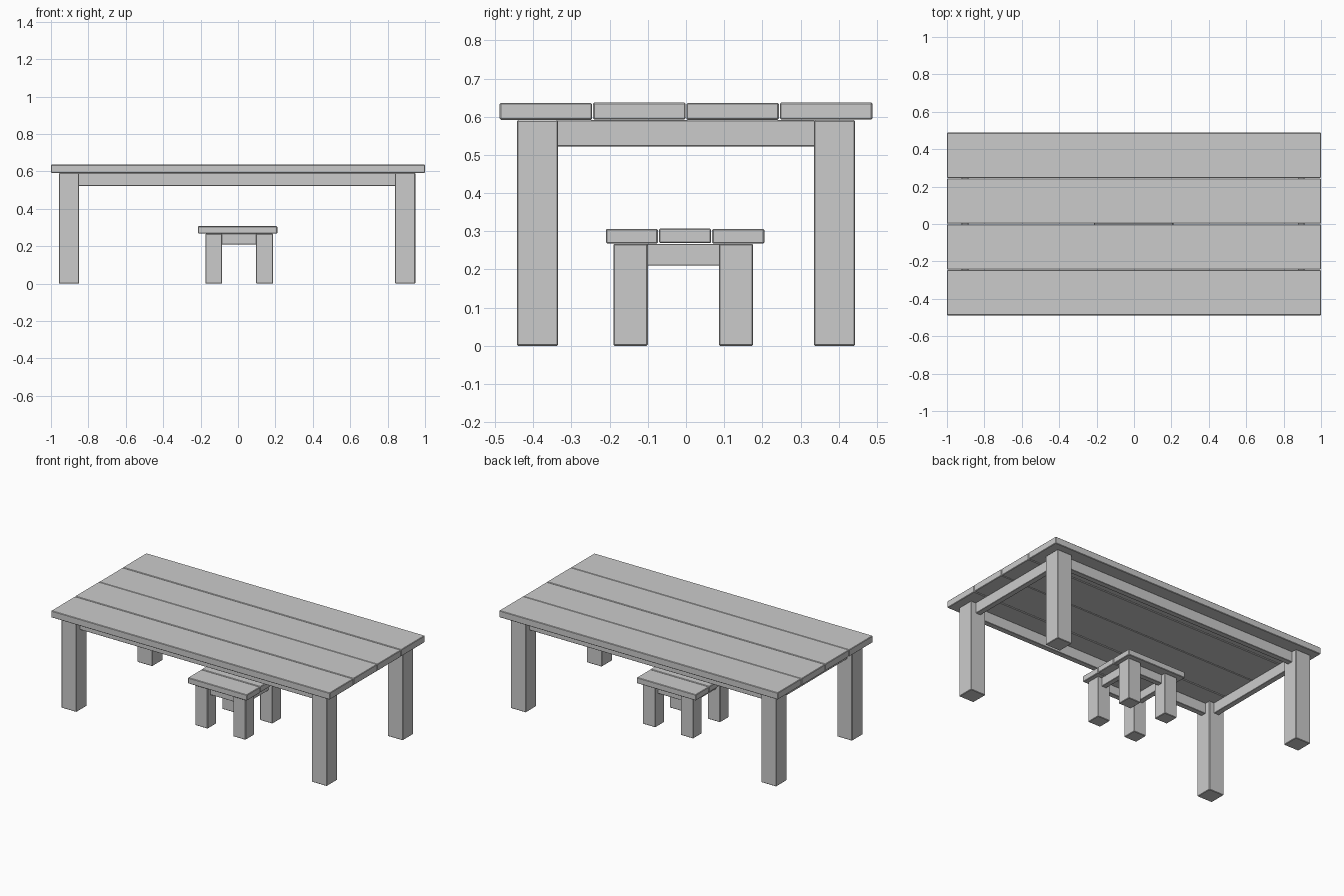
import bpy

if "Cube" in bpy.data.objects:
    bpy.data.objects.remove(bpy.data.objects["Cube"])


def block(name, x0, x1, y0, y1, z0, z1, bevel=0.003):
    """Box between two corners with slightly eased edges."""
    bpy.ops.mesh.primitive_cube_add(size=1, location=((x0 + x1) / 2, (y0 + y1) / 2, (z0 + z1) / 2))
    ob = bpy.context.object
    ob.name = name
    ob.scale = (x1 - x0, y1 - y0, z1 - z0)
    bpy.ops.object.transform_apply(location=False, rotation=False, scale=True)
    mod = ob.modifiers.new("eased_edges", 'BEVEL')
    mod.width = bevel
    mod.segments = 1
    return ob


def furniture(name, xs, ys, planks, z_seat, z_top, leg_x, leg_y, leg_w, rail_z, rail_t, gap):
    # plank top, boards running along x
    pitch = (ys[1] - ys[0] + gap) / planks
    for i in range(planks):
        y = ys[0] + i * pitch
        lift = 0.001 * (i % 2)
        block(f"{name}_plank_{i + 1}", xs[0], xs[1], y, y + pitch - gap, z_seat + lift, z_top + lift)
    h = leg_w / 2
    z_leg = z_seat - 0.001
    # four square legs
    for sx, x in zip(("left", "right"), leg_x):
        for sy, y in zip(("front", "back"), leg_y):
            block(f"{name}_{sy}_{sx}_leg", x - h, x + h, y - h, y + h, 0, z_leg)
    # rails joining the legs below the top
    t = rail_t / 2
    for sy, y in zip(("front", "back"), leg_y):
        block(f"{name}_{sy}_rail", leg_x[0] + h - 0.004, leg_x[1] - h + 0.004, y - t, y + t, rail_z, z_leg, 0.002)
    for sx, x in zip(("left", "right"), leg_x):
        block(f"{name}_{sx}_rail", x - t, x + t, leg_y[0] + h - 0.004, leg_y[1] - h + 0.004, rail_z, z_leg, 0.002)


# large table
furniture("table", (-1, 1), (-0.488, 0.488), 4, 0.592, 0.636,
          (-0.904, 0.894), (-0.389, 0.389), 0.108, 0.522, 0.036, 0.003)

# small stool underneath
furniture("stool", (-0.213, 0.21), (-0.21, 0.205), 3, 0.268, 0.306,
          (-0.13, 0.142), (-0.145, 0.131), 0.09, 0.21, 0.034, 0.003)
